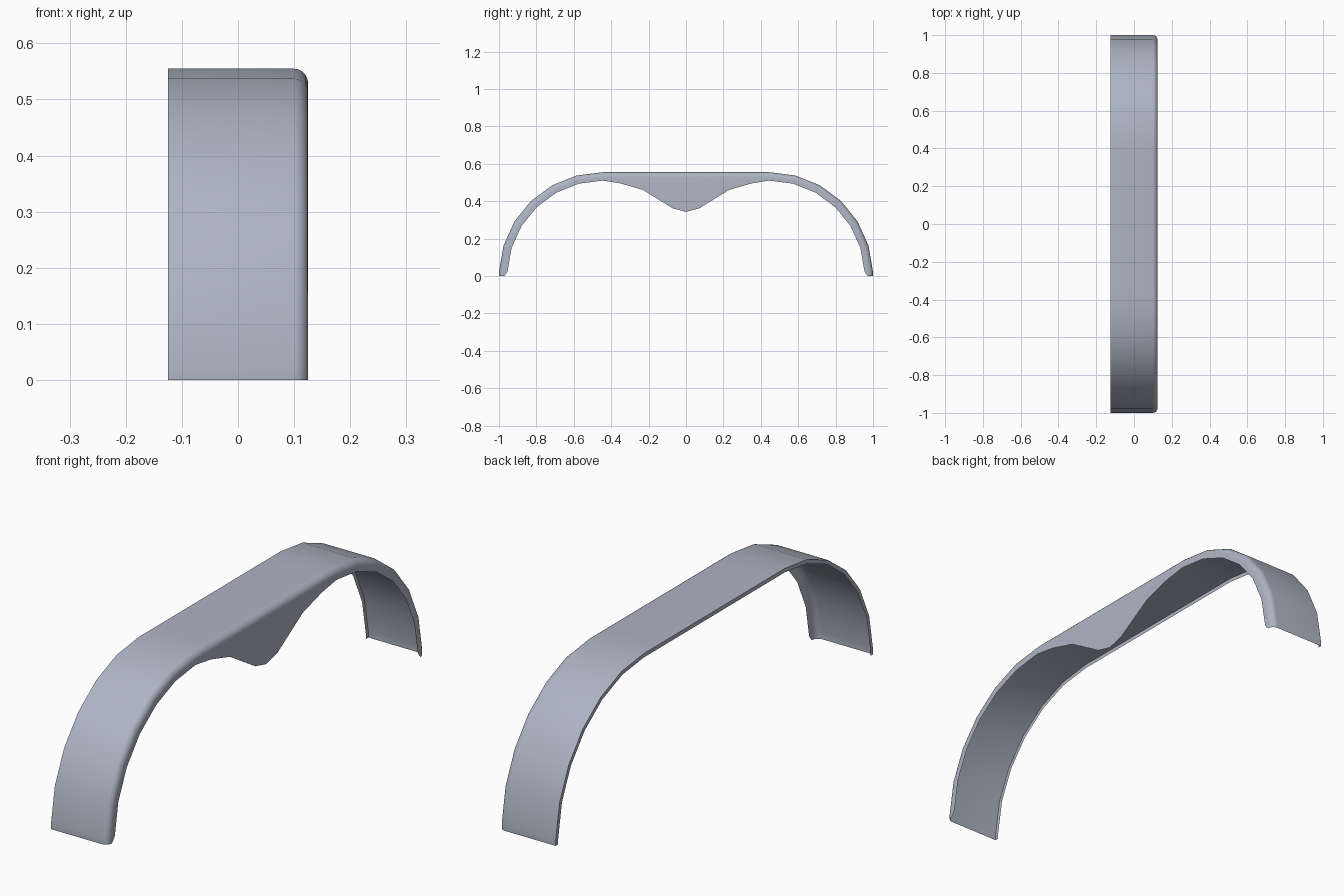
import bpy, bmesh, math

cube = bpy.data.objects.get("Cube")
if cube:
    bpy.data.objects.remove(cube, do_unlink=True)

HALF_W = 0.125     # half width of the sheet
RADIUS = 0.555     # outer radius of both end arcs
CENTRE = 0.445     # distance of the arc centres from the middle
ROUND = 0.026      # rounded shoulder along the outer side
LIP = 0.016        # small folded lip along the inner side

# Painted steel
steel = bpy.data.materials.new("blue grey steel")
steel.use_nodes = True
colour = (0.42, 0.46, 0.55, 1)
steel.diffuse_color = colour
steel.node_tree.nodes["Principled BSDF"].inputs["Base Color"].default_value = colour


def arc_station(degrees, depth):
    """Station on the front arc: y, z, inward direction, skirt depth."""
    a = math.radians(degrees)
    return (-CENTRE - RADIUS * math.cos(a), RADIUS * math.sin(a),
            math.cos(a), -math.sin(a), depth)


# Front half: rounded foot, even arc, then the flat run with the hanging skirt
half = [arc_station(0, 0.027), arc_station(1, 0.036)]
half += [arc_station(2.5 + 87.5 * i / 6, 0.045) for i in range(7)]
half += [(y, RADIUS, 0, -1, d)
         for y, d in [(-0.35, 0.06), (-0.23, 0.095), (-0.07, 0.194)]]
middle = [(0, RADIUS, 0, -1, 0.212)]
path = half + middle + [(-y, z, -ny, nz, d) for y, z, ny, nz, d in reversed(half)]


def section(depth):
    """Cross-section as (x, distance inward) from the lip to the skirt edge."""
    pts = [(-HALF_W, LIP), (-HALF_W, 0)]
    for i in range(6):
        a = math.radians(18 * i)
        pts.append((HALF_W - ROUND + ROUND * math.sin(a), ROUND * (1 - math.cos(a))))
    return pts + [(HALF_W, depth)]


# Loft the sheet along the path
bm = bmesh.new()
rows = [[bm.verts.new((x, y + ny * d, z + nz * d)) for x, d in section(depth)]
        for y, z, ny, nz, depth in path]
for a, b in zip(rows, rows[1:]):
    for i in range(len(a) - 1):
        bm.faces.new((a[i], a[i + 1], b[i + 1], b[i]))
bm.normal_update()
top = max(bm.faces, key=lambda f: f.calc_center_median().z)
if top.normal.z < 0:
    bmesh.ops.reverse_faces(bm, faces=bm.faces[:])

mesh = bpy.data.meshes.new("tandem_fender")
bm.to_mesh(mesh)
bm.free()
mesh.materials.append(steel)
fender = bpy.data.objects.new("tandem_fender", mesh)
bpy.context.collection.objects.link(fender)

# Smooth curves, crisp lip fold
bpy.ops.object.select_all(action="DESELECT")
fender.select_set(True)
bpy.context.view_layer.objects.active = fender
bpy.ops.object.shade_smooth_by_angle(angle=math.radians(35))
